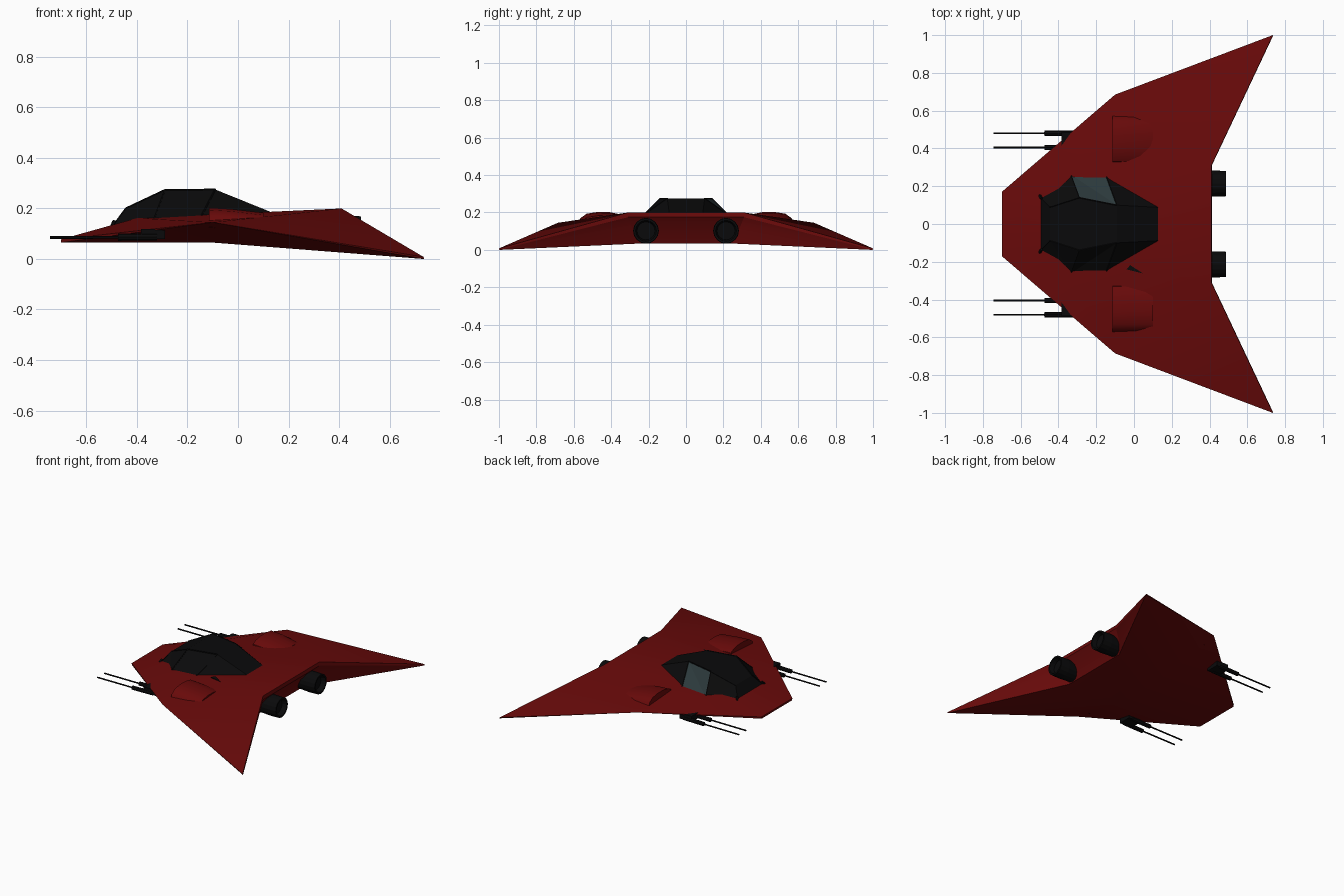
import bpy, bmesh, math
from mathutils import Vector

cube = bpy.data.objects.get("Cube")
if cube:
    bpy.data.objects.remove(cube, do_unlink=True)


def material(name, rgb):
    m = bpy.data.materials.new(name)
    m.use_nodes = True
    m.diffuse_color = (*rgb, 1)
    m.roughness = 1.0
    m.specular_intensity = 0.0
    bsdf = m.node_tree.nodes["Principled BSDF"]
    bsdf.inputs["Base Color"].default_value = (*rgb, 1)
    bsdf.inputs["Roughness"].default_value = 1.0
    bsdf.inputs["Specular IOR Level"].default_value = 0.0
    return m


RED = material("dark red", (0.14, 0.003, 0.003))
BLACK = material("black metal", (0.003, 0.003, 0.0033))
GLASS = material("blue grey glass", (0.025, 0.04, 0.043))


def finish(bm, name, mats, smooth=None):
    bmesh.ops.recalc_face_normals(bm, faces=bm.faces)
    me = bpy.data.meshes.new(name)
    bm.to_mesh(me)
    bm.free()
    for m in mats:
        me.materials.append(m)
    ob = bpy.data.objects.new(name, me)
    bpy.context.collection.objects.link(ob)
    if smooth:
        bpy.ops.object.select_all(action='DESELECT')
        bpy.context.view_layer.objects.active = ob
        ob.select_set(True)
        bpy.ops.object.shade_smooth_by_angle(angle=math.radians(smooth))
    return ob


def mirrored(points, middle, sides):
    """Mesh from half points: middle edges span both halves, sides are repeated on each half."""
    bm = bmesh.new()
    left = {k: bm.verts.new(p) for k, p in points.items()}
    right = {k: bm.verts.new((p[0], -p[1], p[2])) for k, p in points.items()}
    for a, b in middle:
        bm.faces.new((left[a], left[b], right[b], right[a]))
    for f in sides:
        bm.faces.new([left[k] for k in f])
        bm.faces.new([right[k] for k in reversed(f)])
    return bm


def tube(name, a, b, r, sides=8):
    a, b = Vector(a), Vector(b)
    bm = bmesh.new()
    bmesh.ops.create_cone(bm, cap_ends=True, segments=sides, radius1=r, radius2=r,
                          depth=(b - a).length)
    rot = (b - a).to_track_quat('Z', 'Y').to_matrix().to_4x4()
    rot.translation = (a + b) / 2
    bm.transform(rot)
    return finish(bm, name, [BLACK])


def box(name, lo, hi):
    bm = bmesh.new()
    bmesh.ops.create_cube(bm, size=1)
    for v in bm.verts:
        v.co = [l + (c + 0.5) * (h - l) for c, l, h in zip(v.co, lo, hi)]
    return finish(bm, name, [BLACK])


def loft(rings, closed):
    """Skin a list of point rings and cap both ends."""
    bm = bmesh.new()
    rings = [[bm.verts.new(p) for p in ring] for ring in rings]
    n = len(rings[0])
    for r0, r1 in zip(rings, rings[1:]):
        for i in range(n if closed else n - 1):
            j = (i + 1) % n
            bm.faces.new((r0[i], r0[j], r1[j], r1[i]))
    bm.faces.new(rings[0])
    bm.faces.new(rings[-1])
    return bm


# Swept hull: N nose, K ridge, R rear notch, C leading corner, T tip;
# L rear lip, M undercut, n k r keel. The leading edge is sharp.
hull_points = {
    "N": (-0.70, 0.17, 0.078), "K": (-0.40, 0.185, 0.162), "R": (0.41, 0.31, 0.20),
    "C": (-0.10, 0.685, 0.145), "T": (0.735, 1.0, 0.008),
    "n": (-0.70, 0.168, 0.065), "k": (-0.10, 0.25, 0.065), "r": (0.335, 0.25, 0.034),
    "L": (0.412, 0.31, 0.175), "M": (0.375, 0.29, 0.125), "t": (0.737, 0.998, 0.0)}
bm = mirrored(hull_points, ["NK", "KR", "RL", "LM", "Mr", "rk", "kn", "nN"],
              ["NCK", "KCR", "CTR", "RTtL", "LtM", "Mtr", "rtk", "ktC", "CTt", "kCn", "NnC"])
finish(bm, "wing_hull", [RED], smooth=25)

# Faceted cockpit canopy
canopy_points = {
    "a": (-0.50, 0.145, 0.125), "b": (-0.335, 0.262, 0.152), "c": (-0.15, 0.264, 0.16),
    "d": (0.13, 0.088, 0.186), "e": (-0.445, 0.09, 0.20),
    "f": (-0.29, 0.14, 0.273), "g": (-0.09, 0.10, 0.275)}
bm = mirrored(canopy_points, ["ae", "ef", "fg", "gd"], ["abe", "bfe", "bcg", "bgf", "cdg"])
bmesh.ops.holes_fill(bm, edges=[e for e in bm.edges if e.is_boundary], sides=0)
# Only the left side window is clear glass
for f in bm.faces:
    c = f.calc_center_median()
    if c.y > 0.14 and -0.26 < c.x < -0.12 and c.z > 0.19:
        f.material_index = 1
finish(bm, "cockpit_canopy", [BLACK, GLASS])

for s, side in ((1, "left"), (-1, "right")):
    def P(x, y, z):
        return (x, y * s, z)

    # Canopy frame bars
    for a, b in ("ae", "ef", "fg", "bf", "cg", "ab"):
        tube(f"canopy_bar_{a}{b}_{side}", P(*canopy_points[a]), P(*canopy_points[b]), 0.0035, 5)
    tube(f"canopy_corner_{side}", P(-0.50, 0.155, 0.125), P(-0.49, 0.135, 0.15), 0.008, 5)

    # Arched hump that sinks into the wing toward the rear
    arch = [(0.318, 0.13), (0.33, 0.176), (0.36, 0.192), (0.41, 0.202), (0.47, 0.203),
            (0.53, 0.194), (0.565, 0.17), (0.58, 0.125)]
    tail = 0.03 if s > 0 else 0.02
    finish(loft([[P(x, y, z - drop) for y, z in arch]
                 for x, drop in ((-0.115, 0.0), (-0.03, 0.005), (0.10, tail))], False),
           f"wing_hump_{side}", [RED], smooth=40)

    # Engine nozzle with a hollow end
    prof = [(0.33, 0.064), (0.42, 0.069), (0.487, 0.067), (0.487, 0.056), (0.455, 0.048)]
    finish(loft([[P(x, 0.214 + r * math.cos(t * math.tau / 16),
                    0.102 + r * math.sin(t * math.tau / 16)) for t in range(16)]
                 for x, r in prof], True), f"engine_nozzle_{side}", [BLACK])

    # Twin guns slung under the leading edge
    ys = sorted((0.395 * s, 0.488 * s))
    box(f"gun_mount_{side}", (-0.385, ys[0], 0.08), (-0.29, ys[1], 0.119))
    for i, y in enumerate((0.405, 0.48)):
        tube(f"gun_body_{i}_{side}", P(-0.475, y, 0.086), P(-0.32, y, 0.088), 0.014)
        tube(f"gun_barrel_{i}_{side}", P(-0.745, y, 0.085), P(-0.46, y, 0.086), 0.0055, 6)

# Small loose vent plate beside the cockpit
vent = [(-0.04, -0.24, 0.172), (-0.02, -0.218, 0.174), (0.048, -0.262, 0.172)]
finish(loft([vent, [(x, y, z + 0.013) for x, y, z in vent]], True), "vent_plate", [BLACK])
